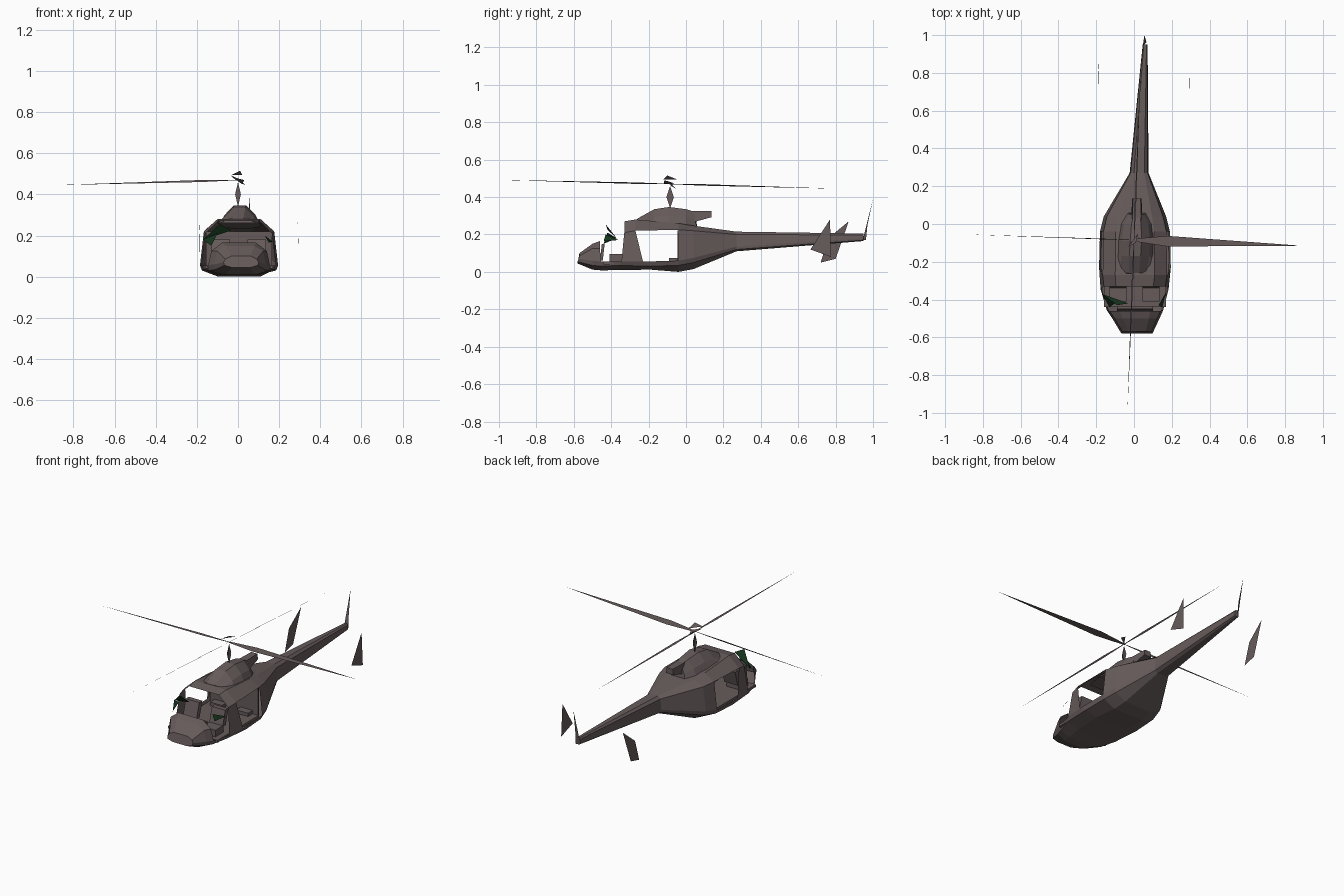
import bpy
import bmesh
from mathutils import Vector

default_cube = bpy.data.objects.get("Cube")
if default_cube:
    bpy.data.objects.remove(default_cube, do_unlink=True)


def make_material(name, red, green, blue):
    material = bpy.data.materials.new(name)
    material.use_nodes = True
    colour = (red, green, blue, 1)
    material.diffuse_color = colour
    material.node_tree.nodes["Principled BSDF"].inputs["Base Color"].default_value = colour
    return material


paint = make_material("brown grey paint", .135, .105, .105)
glass = make_material("dark green glass", .008, .035, .012)


def finish(name, mesh_builder, material=paint):
    mesh = bpy.data.meshes.new(name)
    mesh_builder.to_mesh(mesh)
    mesh_builder.free()
    mesh.materials.append(material)
    part = bpy.data.objects.new(name, mesh)
    bpy.context.collection.objects.link(part)
    return part


def plate(name, corners, material=paint):
    """One flat polygon."""
    builder = bmesh.new()
    builder.faces.new([builder.verts.new(corner) for corner in corners])
    return finish(name, builder, material)


def block(name, low, high, lean=0):
    """Box between two corners; lean pushes its top along y."""
    builder = bmesh.new()
    bmesh.ops.create_cube(builder, size=1)
    low, high = Vector(low), Vector(high)
    for vert in builder.verts:
        top = vert.co.z > 0
        vert.co = (low + high) / 2 + vert.co * (high - low)
        vert.co.y += lean if top else 0
    return finish(name, builder)


def loft(name, sections, ratios, openings=()):
    """Skin mirrored rings; openings are (section, strip) pairs left out on both sides."""
    builder = bmesh.new()
    rings = []
    levels = len(ratios)
    for y_low, y_top, centre, width, heights in sections:
        half = []
        for level, (ratio, height) in enumerate(zip(ratios, heights)):
            y = y_low + (y_top - y_low) * min(1, max(0, level - levels + 4) / 2)
            half.append((width * ratio, y, height))
        ring = [(centre + x, y, z) for x, y, z in half]
        ring += [(centre - x, y, z) for x, y, z in reversed(half)]
        rings.append([builder.verts.new(point) for point in ring])
    count = levels * 2
    for index, (first, second) in enumerate(zip(rings, rings[1:])):
        for step in range(count):
            strip = min(step, count - 2 - step) if step < count - 1 else -1
            if (index, strip) in openings:
                continue
            after = (step + 1) % count
            builder.faces.new((first[step], first[after], second[after], second[step]))
    builder.faces.new(rings[0])
    builder.faces.new(rings[-1])
    bmesh.ops.recalc_face_normals(builder, faces=builder.faces)
    return finish(name, builder)


# Fuselage shell: bottom, chine, sill, shoulder and roof edge at each station
SILL, SHOULDER, ROOF = 2, 3, 4
fuselage = [
    (-.58, -.57, .015, .085, (.045, .055, .07, .085, .1)),
    (-.5, -.5, .01, .125, (.012, .035, .06, .125, .15)),
    (-.45, -.46, .005, .15, (.008, .03, .055, .125, .165)),
    (-.36, -.33, .003, .18, (.01, .035, .055, .21, .27)),
    (-.19, -.27, .005, .19, (.012, .03, .055, .22, .28)),
    (-.04, -.04, .005, .185, (0, .035, .06, .225, .26)),
    (.04, .04, .005, .165, (.015, .05, .075, .22, .247)),
    (.27, .27, .027, .05, (.11, .12, .135, .2, .215)),
    (.95, .95, .059, .013, (.165, .17, .18, .197, .205)),
]
windshield = [(2, SILL), (2, SHOULDER), (2, ROOF)]
doors = [(4, SILL)]
loft("fuselage", fuselage, (.55, .95, 1, .9, .55), windshield + doors)

# Engine cowling and exhaust on the roof
cowling = [
    (-.28, -.26, 0, .09, (.26, .27, .285)),
    (-.2, -.17, .005, .1, (.26, .29, .335)),
    (-.1, -.09, .01, .1, (.25, .3, .347)),
    (.0, .0, .012, .085, (.24, .29, .335)),
    (.07, .05, .015, .05, (.235, .27, .32)),
]
loft("engine_cowling", cowling, (1, .75, .3))
exhaust = [
    (.02, .02, .015, .03, (.26, .325)),
    (.135, .135, .015, .025, (.292, .325)),
]
loft("exhaust", exhaust, (1, .8))

# Cabin interior
block("cabin_floor", (-.16, -.44, .04), (.17, -.04, .055))
block("rear_bulkhead", (-.155, -.045, .05), (.165, -.035, .22))
block("instrument_panel", (-.09, -.46, .06), (.1, -.445, .15), .01)
for side, x in (("right", -.085), ("left", .09)):
    block(side + "_seat_cushion", (x - .045, -.41, .055), (x + .045, -.33, .095))
    block(side + "_seat_back", (x - .045, -.34, .09), (x + .045, -.31, .18), .025)
    block(side + "_cabin_bench", (x - .04, -.09, .055), (x + .04, -.045, .075))

# Remaining windshield panes
plate("right_pane", [(-.17, -.37, .18), (-.03, -.42, .225), (-.09, -.43, .255)], glass)
plate("right_lower_pane", [(-.17, -.37, .18), (-.13, -.44, .15), (-.1, -.42, .21)], glass)
plate("left_pane", [(.13, -.43, .2), (.17, -.36, .17), (.15, -.44, .165)], glass)

# Tail fin and stabiliser end plates
plate("tail_fin", [(.047, .945, .17), (.066, .962, .17), (.064, .97, .25), (.055, 1, .39)])
plate("left_stabiliser", [(.295, .665, .12), (.295, .775, .08), (.29, .77, .28)])
plate("right_stabiliser", [(-.19, .72, .05), (-.19, .8, .07), (-.185, .87, .27), (-.19, .76, .18)])

# Rotor mast: two crossed diamonds
hub = Vector((0, -.085, .47))
for name, across in (("mast_front", Vector((.014, 0, 0))), ("mast_side", Vector((0, .02, 0)))):
    middle = Vector((hub.x, hub.y, .4))
    plate(name, [(hub.x, hub.y, .34), middle + across, (hub.x, hub.y, .46), middle - across])
plate("hub_cap", [(-.03, -.12, .495), (.01, -.1, .515), (.02, -.05, .495)])
plate("hub_grip", [(-.03, -.11, .485), (.02, -.06, .45), (.03, -.09, .47)])

# Rotor blades: long tapering slivers
blades = {
    "left_blade": ((.885, -.115, .49), (0, .028, 0)),
    "right_blade": ((-.885, -.055, .445), (0, .002, .005)),
    "front_blade": ((-.035, -1, .492), (.004, 0, .004)),
    "rear_blade": ((.035, .8, .445), (.004, 0, .004)),
}
for name, (tip, chord) in blades.items():
    tip, chord = Vector(tip), Vector(chord)
    widest = hub.lerp(tip, .2)
    plate(name, [hub - chord / 4, widest - chord, tip, widest + chord, hub + chord / 4])
